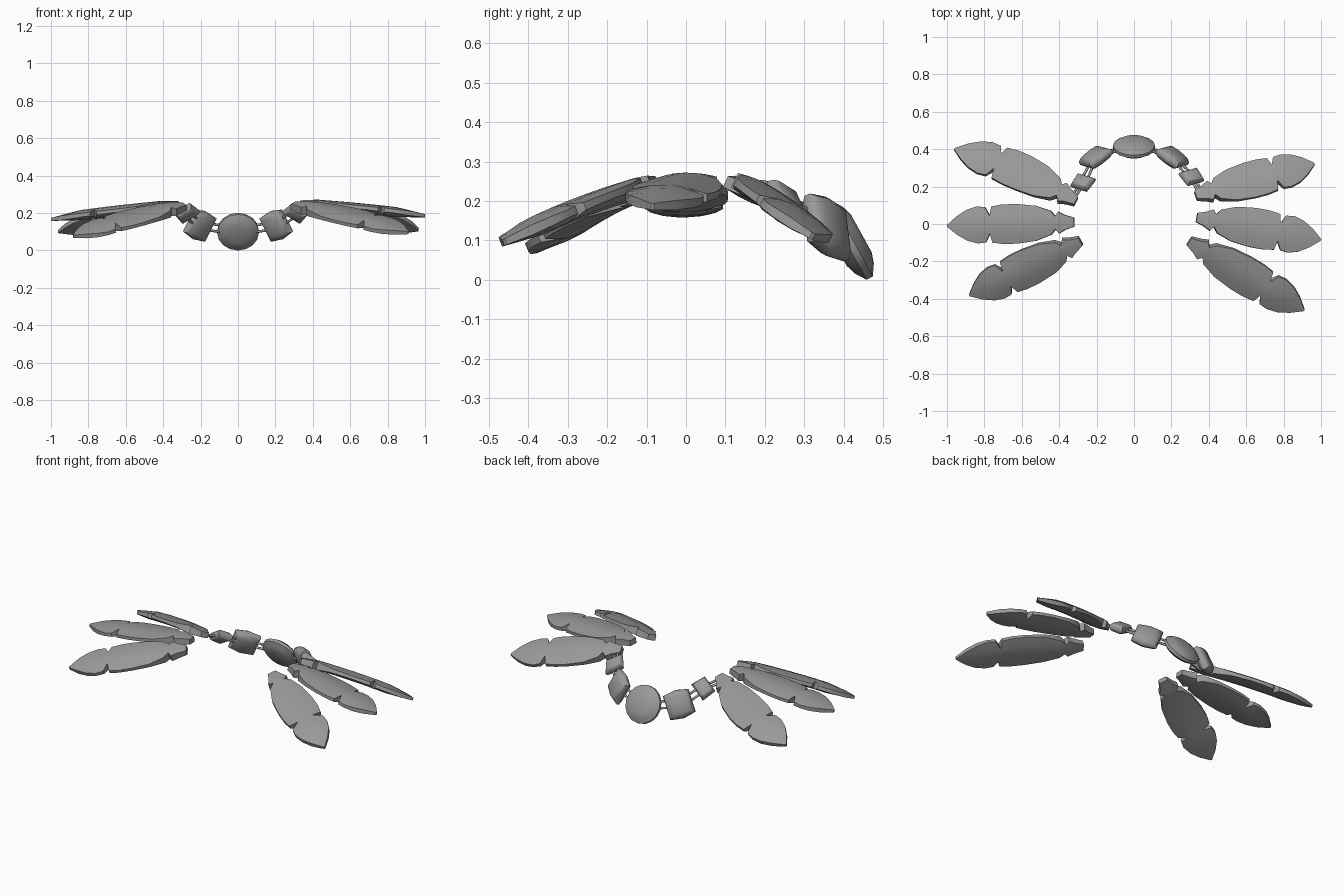
import bpy
from math import cos, sin, pi
from mathutils import Vector as V

if "Cube" in bpy.data.objects:
    bpy.data.objects.remove(bpy.data.objects["Cube"])

# dark grey finish shared by all parts
grey = bpy.data.materials.new("dark_grey")
grey.diffuse_color = (.32, .32, .32, 1)
grey.use_nodes = True
grey.node_tree.nodes["Principled BSDF"].inputs["Base Color"].default_value = grey.diffuse_color


def make(name, rings, angle=.6):
    """Skin closed rings of points and cap both ends."""
    n = len(rings[0])
    verts = [p for r in rings for p in r]
    faces = [tuple(range(n))[::-1], tuple(range(len(verts) - n, len(verts)))]
    for i in range(len(rings) - 1):
        for j in range(n):
            k = (j + 1) % n
            faces.append((i*n + j, i*n + k, i*n + n + k, i*n + n + j))
    me = bpy.data.meshes.new(name)
    me.from_pydata(verts, [], faces)
    me.materials.append(grey)
    ob = bpy.data.objects.new(name, me)
    bpy.context.collection.objects.link(ob)
    bpy.ops.object.select_all(action='DESELECT')
    ob.select_set(True)
    bpy.context.view_layer.objects.active = ob
    bpy.ops.object.mode_set(mode='EDIT')
    bpy.ops.mesh.select_all(action='SELECT')
    bpy.ops.mesh.normals_make_consistent(inside=False)
    bpy.ops.object.mode_set(mode='OBJECT')
    bpy.ops.object.shade_smooth_by_angle(angle=angle)
    return ob


# feather outline: position along the length, half width
OUTLINE = [(0, .024), (.07, .04), (.12, .058), (.145, .034), (.18, .064), (.3, .094),
           (.45, .106), (.56, .106), (.645, .097), (.66, .048), (.695, .094),
           (.76, .099), (.84, .083), (.92, .05), (1, .004)]


def feather(name, root, tip, normal, bend=0, arch=.012):
    root, tip = V(root), V(tip)
    u = tip - root
    v = V(normal).cross(u).normalized()
    if v.y < 0:
        v = -v
    n = u.cross(v).normalized()
    if n.z < 0:
        n = -n
    rings = []
    for t, w in OUTLINE:
        c = root + u * t + (v * bend + n * arch) * 4 * t * (1 - t)
        fade = min(1, .3 + (1 - t) * 3) * min(1, .6 + t * 3)
        steps = [-1, -.5, 0, .5, 1]

        def z(s):
            return (.009 + .018 * (1 - min(1, (s * w / .1) ** 2))) * fade
        rings.append([c + v*s*w + n*z(s) for s in steps] +
                     [c + v*s*w - n*z(s) for s in steps[::-1]])
    make(name, rings)


feather("left_back_feather", (-.31, .12, .24), (-.96, .40, .10), (-.02, .45, 1), .025)
feather("left_middle_feather", (-.32, .01, .245), (-1, -.01, .165), (-.1, 0, 1), 0, .006)
feather("left_front_feather", (-.285, -.09, .235), (-.88, -.38, .075), (-.08, -.42, 1))
feather("right_back_feather", (.33, .15, .24), (.965, .32, .11), (.08, .5, 1))
feather("right_middle_feather", (.335, .035, .25), (1, -.085, .185), (.1, .05, 1), 0, .006)
feather("right_front_feather", (.295, -.09, .24), (.91, -.46, .095), (.02, -.4, 1))


def bead(name, c, t, n, shape, depth, inner):
    """Lens-like plate: rim with smaller faces on both sides."""
    c, t, n = V(c), V(t).normalized(), V(n)
    n = (n - t * n.dot(t)).normalized()
    w = t.cross(n)
    rings = [[c + t*a*s + w*b*s + n*d for a, b in shape]
             for d, s in ((-depth, inner), (-depth*.75, (1+inner)/2), (-depth*.25, 1),
                          (depth*.25, 1), (depth*.75, (1+inner)/2), (depth, inner))]
    make(name, rings, .75)
    return c, w


def rod(name, a, b, r=.007):
    d = (b - a).normalized()
    p = d.cross(V((0, 0, 1))).normalized()
    q = d.cross(p)
    make(name, [[c + p*r*cos(k*pi/4) + q*r*sin(k*pi/4) for k in range(8)] for c in (a, b)], .9)


# central medallion
disc = [(.112*cos(k*pi/8), .11*sin(k*pi/8)) for k in range(16)]
bead("medallion", (0, .413, .1), (1, 0, 0), (0, .87, .48), disc, .036, .5)

# side plates and paired link rods
big = [(-.078, -.07), (0, -.082), (.07, -.066), (.07, .066), (0, .082), (-.078, .07)]
small = [(-.045, -.058), (.042, -.052), (.042, .052), (-.045, .058)]
for side, s, p2, end in (("left", -1, (-.275, .22, .2), (-.34, .12, .235)),
                         ("right", 1, (.31, .25, .2), (.36, .16, .24))):
    c1, w1 = bead(side + "_large_plate", (s*.208, .355, .135), (s*.76, -.57, .31),
                  (s*.5, .75, .35), big, .034, .62)
    # the small plate lies broad side towards the loop's outside
    c2, w2 = bead(side + "_small_plate", p2, (s*.42, -.6, .4),
                  (s*.25, .65, .7), small, .025, .68)
    for k in (-.018, .018):
        off = V((0, -k*.4, k))
        rod(side + "_inner_link", V((s*.06, .41, .11)) + off, c1 + off)
        rod(side + "_middle_link", c1 + w1*k, c2 + w2*k)
        rod(side + "_outer_link", c2 + w2*k*.6, V(end) + w2*k*.6)

# stand the model on z = 0
obs = list(bpy.context.collection.objects)
low = min(v.co.z for o in obs for v in o.data.vertices)
for o in obs:
    o.location.z -= low
